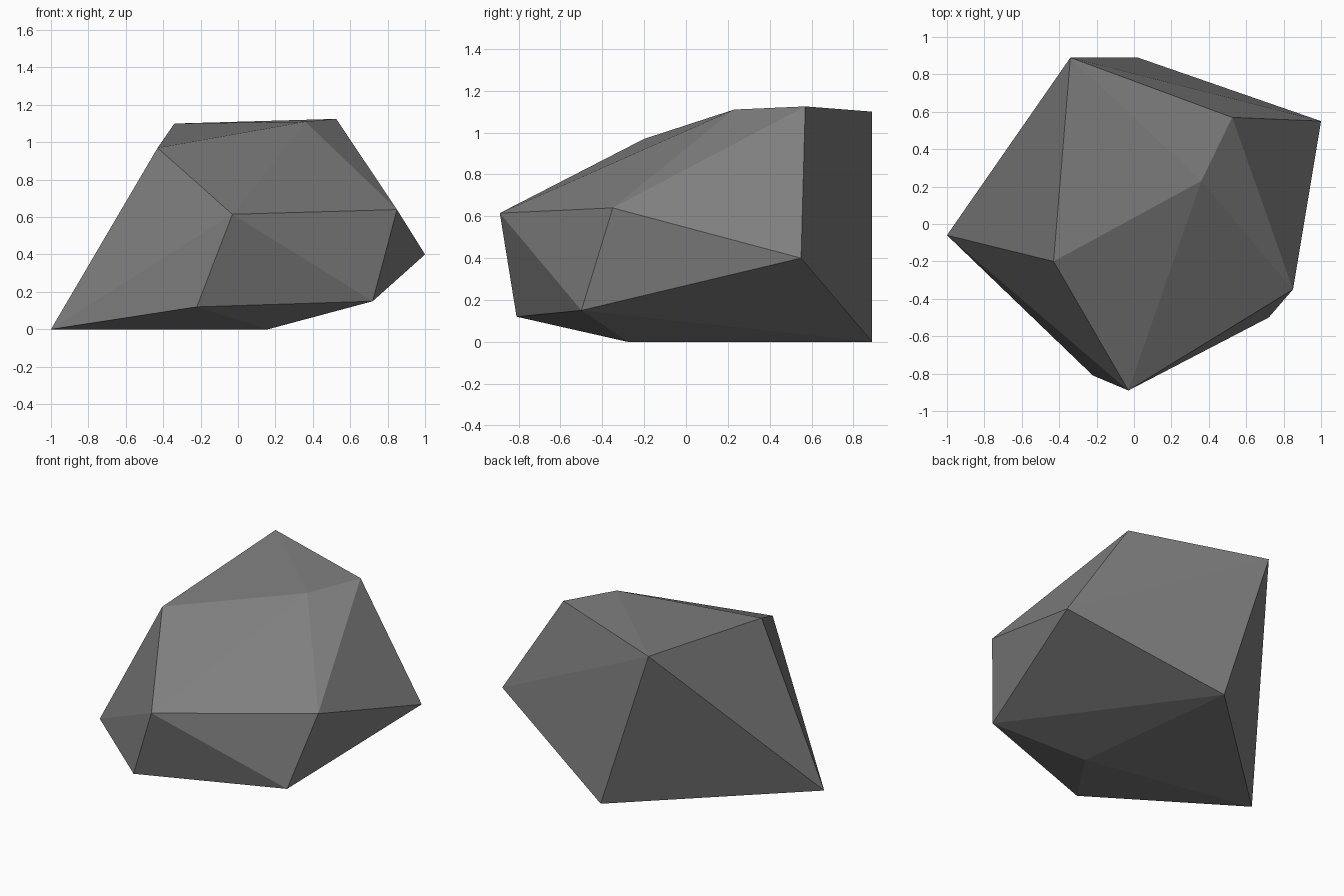
import bpy, bmesh

if "Cube" in bpy.data.objects:
    bpy.data.objects.remove(bpy.data.objects["Cube"])

# Corner points of the boulder, grouped by height
BASE = [(-1.0, -0.06, 0.0), (0.02, 0.89, 0.0), (0.16, -0.28, 0.0)]
LOWER = [(-0.22, -0.81, 0.12), (0.72, -0.50, 0.15), (1.0, 0.55, 0.40)]
MIDDLE = [(-0.03, -0.89, 0.615), (0.85, -0.35, 0.64)]
CROWN = [(-0.43, -0.20, 0.97), (-0.34, 0.89, 1.10),
         (0.36, 0.23, 1.11), (0.525, 0.57, 1.125)]

# Chipped rock: the convex skin around the corners
bm = bmesh.new()
for p in BASE + LOWER + MIDDLE + CROWN:
    bm.verts.new(p)
bmesh.ops.convex_hull(bm, input=bm.verts[:])
bmesh.ops.recalc_face_normals(bm, faces=bm.faces[:])
for f in bm.faces:
    f.smooth = False

mesh = bpy.data.meshes.new("boulder")
bm.to_mesh(mesh)
bm.free()

# Stone colour
stone = bpy.data.materials.new("stone grey")
stone.diffuse_color = (0.215, 0.215, 0.215, 1.0)
stone.use_nodes = True
stone.node_tree.nodes["Principled BSDF"].inputs["Base Color"].default_value = stone.diffuse_color
mesh.materials.append(stone)

boulder = bpy.data.objects.new("boulder", mesh)
bpy.context.collection.objects.link(boulder)
